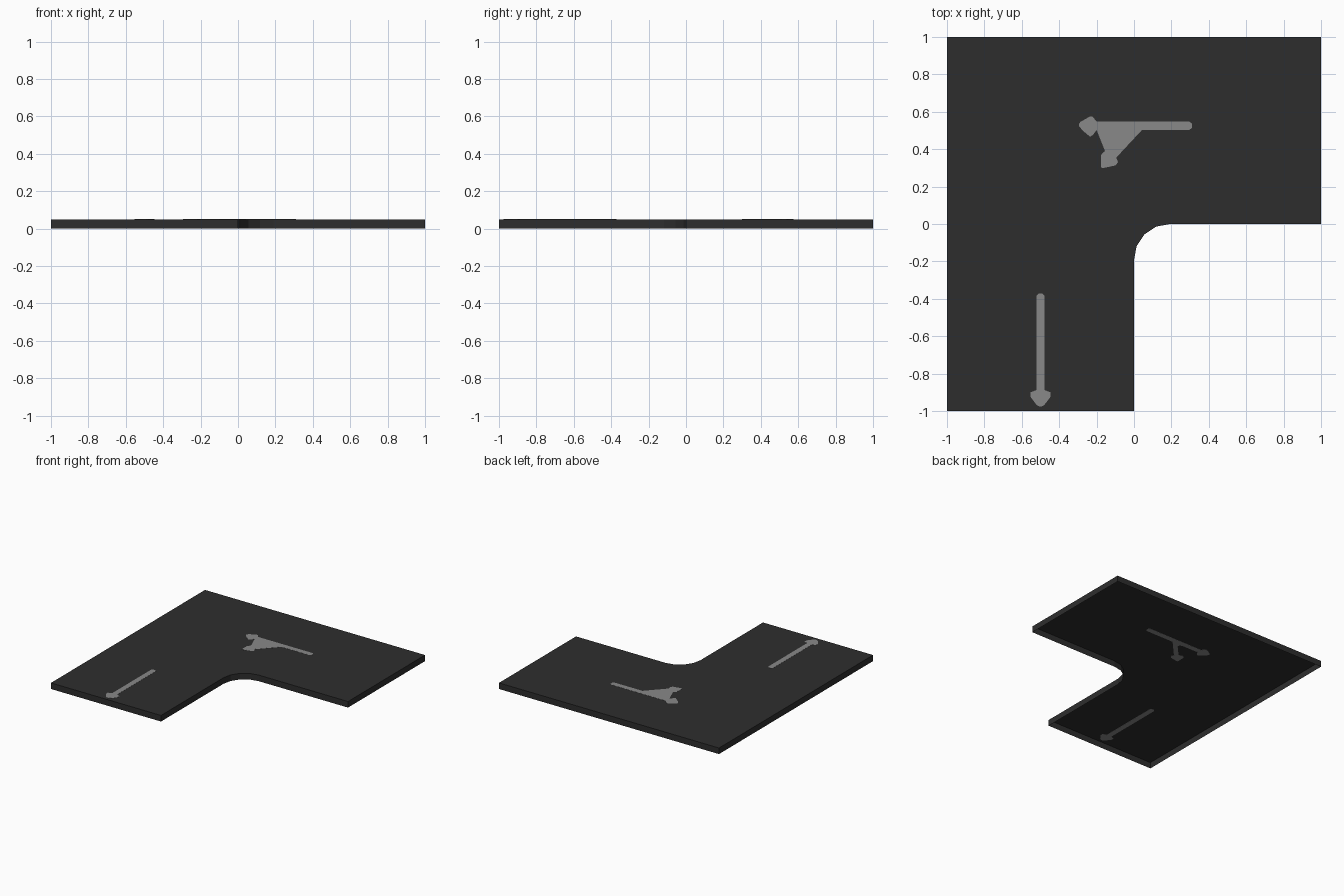
import bpy, bmesh, math

if "Cube" in bpy.data.objects:
    bpy.data.objects.remove(bpy.data.objects["Cube"])

HEIGHT = 0.05


def material(name, value):
    m = bpy.data.materials.new(name)
    m.diffuse_color = (value, value, value, 1)
    m.use_nodes = True
    m.node_tree.nodes["Principled BSDF"].inputs["Base Color"].default_value = m.diffuse_color
    return m


def make_part(name, outline, z_top, z_low, mat, closed):
    """Polygon cap at z_top with walls down to z_low; outline is counter-clockwise."""
    bm = bmesh.new()
    top = [bm.verts.new((x, y, z_top)) for x, y in outline]
    low = [bm.verts.new((x, y, z_low)) for x, y in outline]
    caps = [bm.faces.new(top)]
    if closed:
        caps.append(bm.faces.new(low[::-1]))
    n = len(outline)
    for i in range(n):
        j = (i + 1) % n
        bm.faces.new((low[i], low[j], top[j], top[i]))
    bmesh.ops.triangulate(bm, faces=caps)
    mesh = bpy.data.meshes.new(name)
    bm.to_mesh(mesh)
    bm.free()
    mesh.materials.append(mat)
    ob = bpy.data.objects.new(name, mesh)
    bpy.context.collection.objects.link(ob)
    return ob


asphalt = material("dark asphalt", 0.027)
paint = material("grey paint", 0.25)

# L-shaped road slab, open underneath, with a rounded inner corner
R = 0.19
corner = [(R - R * math.cos(a), -R + R * math.sin(a))
          for a in (math.pi / 2 * (4 - i) / 4 for i in range(5))]
slab = [(-1, -1), (0, -1)] + corner[::-1] + [(1, 0), (1, 1), (-1, 1)]
make_part("road_slab", slab, HEIGHT, 0, asphalt, False)

# Painted arrows: thin plates through the road sheet, visible from both sides
forked = [(-0.295, 0.525), (-0.275, 0.5), (-0.235, 0.467), (-0.22, 0.475), (-0.2, 0.503),
          (-0.055, 0.503), (-0.035, 0.495), (-0.03, 0.475), (-0.12, 0.38),
          (-0.155, 0.39), (-0.175, 0.373), (-0.177, 0.303), (-0.165, 0.299),
          (-0.1, 0.313), (-0.085, 0.33), (-0.095, 0.355), (0.043, 0.503),
          (0.295, 0.503), (0.31, 0.513), (0.31, 0.537), (0.295, 0.547),
          (-0.2, 0.547), (-0.22, 0.573), (-0.235, 0.575), (-0.285, 0.547), (-0.295, 0.535)]
# Half outline of the straight arrow (offset from its axis, y), mirrored
half = [(0.008, -0.975), (0.02, -0.968), (0.053, -0.925), (0.054, -0.9),
        (0.022, -0.888), (0.022, -0.385), (0.01, -0.372)]
straight = [(-0.5 + d, y) for d, y in half] + [(-0.5 - d, y) for d, y in half[::-1]]

for name, outline in (("forked_arrow", forked), ("straight_arrow", straight)):
    make_part(name, outline, HEIGHT + 0.0008, HEIGHT - 0.0008, paint, True)
